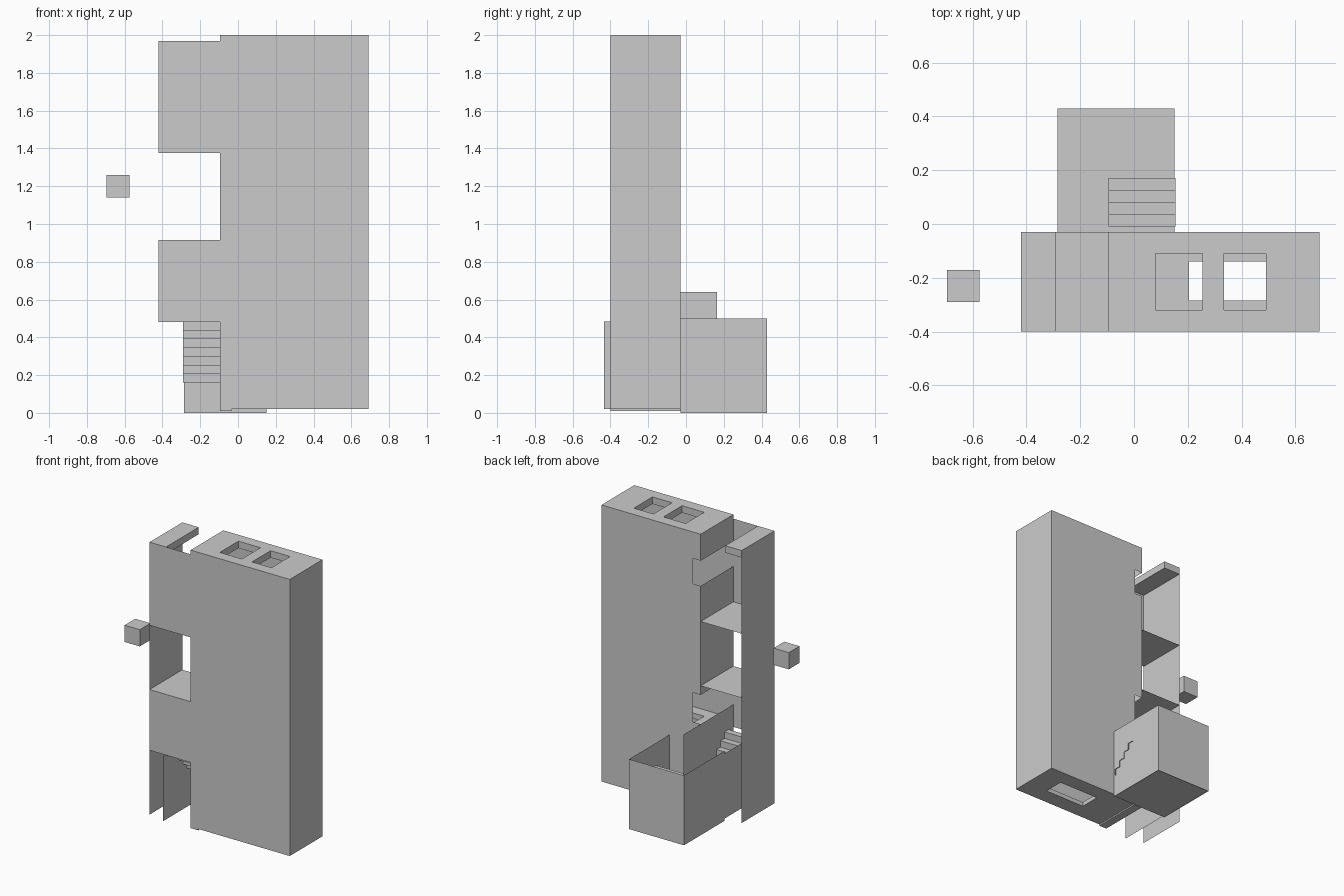
import bpy, bmesh

if "Cube" in bpy.data.objects:
    bpy.data.objects.remove(bpy.data.objects["Cube"])


def mesh_object(name, verts, faces):
    me = bpy.data.meshes.new(name)
    me.from_pydata(verts, [], faces)
    bm = bmesh.new()
    bm.from_mesh(me)
    bmesh.ops.recalc_face_normals(bm, faces=bm.faces)
    bm.to_mesh(me)
    bm.free()
    ob = bpy.data.objects.new(name, me)
    bpy.context.collection.objects.link(ob)
    return ob


def box(name, x, y, z):
    """Box from ranges; an axis with equal ends gives a single flat panel."""
    r = (x, y, z)
    flat = [i for i in range(3) if r[i][0] == r[i][1]]
    if flat:
        a, b = [i for i in range(3) if i != flat[0]]
        verts = []
        for i, j in ((0, 0), (1, 0), (1, 1), (0, 1)):
            p = [r[0][0], r[1][0], r[2][0]]
            p[a], p[b] = r[a][i], r[b][j]
            verts.append(p)
        return mesh_object(name, verts, [(0, 1, 2, 3)])
    verts = [(x[i], y[j], z[k]) for i in (0, 1) for j in (0, 1) for k in (0, 1)]
    faces = [(0, 1, 3, 2), (4, 6, 7, 5), (0, 4, 5, 1),
             (2, 3, 7, 6), (0, 2, 6, 4), (1, 5, 7, 3)]
    return mesh_object(name, verts, faces)


def cut(ob, x, y, z):
    c = box(ob.name + "_cutter", x, y, z)
    c.hide_render = True
    c.hide_viewport = False
    c.display_type = 'WIRE'
    m = ob.modifiers.new("opening", 'BOOLEAN')
    m.operation = 'DIFFERENCE'
    m.solver = 'EXACT'
    m.object = c


def stairs(name, x, y0, z0, run, rise, n):
    """Open zigzag sheet of risers and treads."""
    prof = [(y0, z0)]
    for i in range(n):
        prof.append((y0 + i * run, z0 + (i + 1) * rise))
        prof.append((y0 + (i + 1) * run, z0 + (i + 1) * rise))
    verts = [(xx, y, z) for y, z in prof for xx in x]
    faces = [(2 * i, 2 * i + 1, 2 * i + 3, 2 * i + 2) for i in range(len(prof) - 1)]
    return mesh_object(name, verts, faces)


F, B = -0.40, -0.03            # front and back planes of the tower
D = (F, B)
L, M, R = -0.42, -0.095, 0.69  # outer left, dividing wall, right

# Tower shell
box("tower_front_wall", (M, R), (F, F), (0.02, 2.0))
box("tower_back_wall", (M + 0.06, R), (B, B), (0.02, 2.0))
box("tower_right_wall", (R, R), D, (0.02, 2.0))

# Roof, storey floor and base, with openings
wells = [(0.08, 0.255), (0.335, 0.49)]
for name, z in (("roof_slab", (1.95, 2.0)), ("storey_slab", (0.50, 0.54))):
    ob = box(name, (M, R), D, z)
    for w in wells:
        cut(ob, w, (-0.32, -0.11), (z[0] - 0.1, z[1] + 0.1))
base = box("base_slab", (-0.035, R), D, (0.02, 0.05))
cut(base, (0.205, 0.52), (-0.285, -0.14), (-0.1, 0.2))
box("threshold", (M, -0.035), D, (0.01, 0.05))

# Dividing wall panels with openings between, and the back return strips
box("divider_lower", (M, M), (F, 0.165), (0.02, 0.64))
box("divider_middle", (M, M), D, (0.85, 1.63))
box("divider_lintel", (M, M), D, (1.81, 1.95))
for i, z in enumerate([(0.02, 0.64), (0.85, 1.63), (1.81, 1.95)]):
    box("divider_return_%d" % i, (M, -0.035), (B, B), z)

# Left bay, open at the back
box("bay_outer_wall", (L, L), D, (0.02, 1.97))
box("bay_front_upper", (L, M), (F, F), (1.375, 1.97))
box("bay_front_lower", (L, M), (F, F), (0.48, 0.915))
for name, z in (("bay_floor_upper", 1.375), ("bay_floor_lower", 0.915)):
    box(name, (L, M), D, (z, z))
box("bay_roof_strip", (L, -0.29), D, (1.92, 1.97))

# Back room, open at the top
RX, RY = (-0.285, 0.15), (B, 0.43)
box("room_floor", RX, RY, (0.005, 0.005))
box("room_back_wall", RX, (0.43, 0.43), (0.0, 0.5))
for name, x in (("room_left_wall", RX[0]), ("room_right_wall", RX[1])):
    box(name, (x, x), RY, (0.0, 0.5))

# Stairs and their side wall
box("stair_side_wall", (-0.29, -0.29), (-0.435, 0.16), (0.02, 0.485))
stairs("main_stairs", (-0.29, M), -0.03, 0.16, -0.045, 0.046, 7)
stairs("room_stairs", (M, 0.155), -0.01, 0.155, 0.045, 0.046, 4)

# Loose cube beside the tower
box("loose_cube", (-0.695, -0.575), (-0.29, -0.17), (1.14, 1.26))
